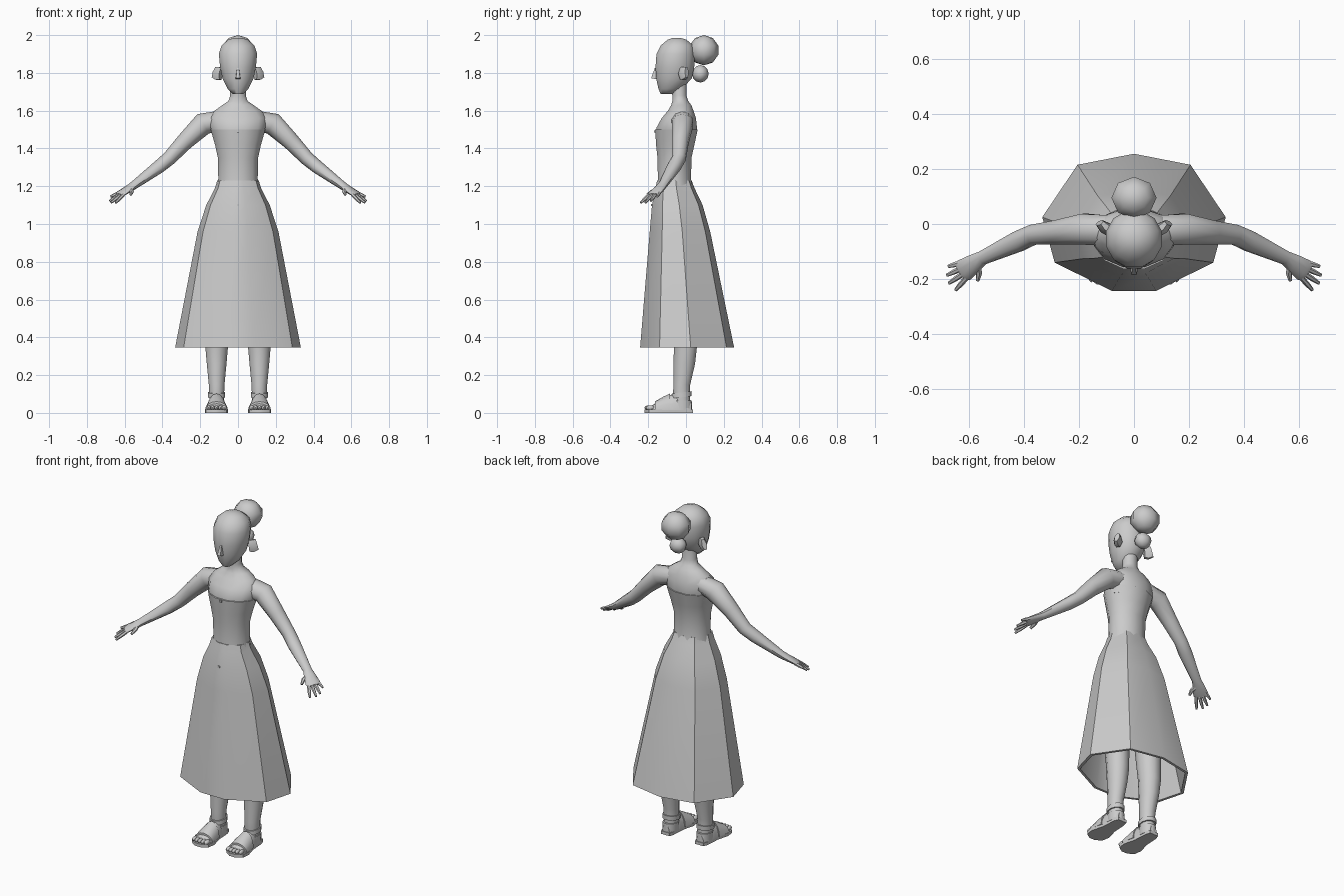
import bpy, bmesh, math
from mathutils import Vector as V

grey = bpy.data.materials.new("plain_grey")
grey.diffuse_color = (0.6, 0.6, 0.6, 1)


def finish(name, bm, angle=40):
    bmesh.ops.recalc_face_normals(bm, faces=bm.faces)
    me = bpy.data.meshes.new(name)
    bm.to_mesh(me)
    bm.free()
    ob = bpy.data.objects.new(name, me)
    bpy.context.collection.objects.link(ob)
    me.materials.append(grey)
    bpy.ops.object.select_all(action='DESELECT')
    ob.select_set(True)
    bpy.context.view_layer.objects.active = ob
    bpy.ops.object.shade_smooth_by_angle(angle=math.radians(angle))
    return ob


def loft(name, rings, side=1, angle=40):
    """Skin a list of equal-length rings and cap both ends."""
    bm = bmesh.new()
    loops = [[bm.verts.new((p[0] * side, p[1], p[2])) for p in r] for r in rings]
    for a, b in zip(loops, loops[1:]):
        for i in range(len(a)):
            j = (i + 1) % len(a)
            bm.faces.new((a[i], a[j], b[j], b[i]))
    bm.faces.new(loops[0])
    bm.faces.new(loops[-1])
    return finish(name, bm, angle)


def level(z, hx, y0, y1, n=12, cx=0, tilt=0):
    """Horizontal oval ring spanning y0..y1, optionally rising to the back."""
    out = []
    for i in range(n):
        a = math.tau * (i + 0.5) / n
        y = (y0 + y1) / 2 + math.sin(a) * (y1 - y0) / 2
        out.append((cx + hx * math.cos(a), y, z + tilt * (y - y0)))
    return out


def tube(name, path, wide, side=1, n=10):
    """Limb along (point, half width, half thickness) stations."""
    pts = [V(p[0]) for p in path]
    rings = []
    for i, (_, rw, rn) in enumerate(path):
        t = (pts[min(i + 1, len(pts) - 1)] - pts[max(i - 1, 0)]).normalized()
        w = V(wide)
        w = (w - t * w.dot(t)).normalized()
        u = t.cross(w)
        rings.append([pts[i] + w * rw * math.cos(math.tau * k / n)
                      + u * rn * math.sin(math.tau * k / n) for k in range(n)])
    return loft(name, rings, side)


def ball(name, c, r, seg, rows):
    bm = bmesh.new()
    bmesh.ops.create_uvsphere(bm, u_segments=seg, v_segments=rows, radius=1)
    for v in bm.verts:
        v.co = V(v.co[k] * r[k] + c[k] for k in range(3))
    return finish(name, bm, 60)


def box(name, c, s):
    bm = bmesh.new()
    bmesh.ops.create_cube(bm, size=1)
    for v in bm.verts:
        v.co = V(v.co[k] * s[k] + c[k] for k in range(3))
    return finish(name, bm)


# Skirt: nine-sided hollow bell with a thick hem
half = [(0, .255), (.205, .215), (.333, .025), (.288, -.14), (.08, -.243)]
outline = half + [(-x, y) for x, y in half[:0:-1]]


def hem(z, hx, y0, y1):
    return [(x / .333 * hx, y0 + (y + .243) / .498 * (y1 - y0), z) for x, y in outline]


loft("skirt", [hem(1.23, .11, -.153, .03), hem(1.19, .122, -.162, .045),
               hem(1.10, .168, -.18, .088), hem(.96, .214, -.192, .128),
               hem(.345, .333, -.243, .255), hem(.345, .316, -.229, .24),
               hem(.96, .20, -.178, .115), hem(1.16, .11, -.15, .04)], angle=35)

# Bodice and bare upper body
loft("bodice", [level(*r) for r in (
    (1.20, .113, -.155, .036), (1.24, .108, -.152, .03), (1.35, .110, -.154, .032),
    (1.42, .126, -.162, .048), (1.50, .150, -.167, .066), (1.501, .140, -.155, .056))])
loft("chest_and_neck", [level(*r) for r in (
    (1.46, .138, -.155, .055), (1.51, .150, -.16, .062), (1.56, .158, -.132, .056),
    (1.60, .128, -.098, .042), (1.63, .085, -.08, .03), (1.65, .053, -.074, .014),
    (1.68, .043, -.074, .004), (1.76, .043, -.078, .004))], angle=60)
for z, y in ((1.49, -.166), (1.10, -.181)):
    box("button", (0, y, z), (.012, .008, .012))

# Head, nose and hair buns
loft("head", [level(*r) for r in (
    (1.688, .028, -.135, -.065), (1.715, .056, -.148, -.02), (1.77, .085, -.161, .034),
    (1.83, .098, -.165, .047), (1.90, .105, -.160, .052), (1.945, .09, -.137, .042),
    (1.975, .055, -.10, .005), (1.986, .02, -.07, -.03))], angle=60)
loft("nose", [[(-.014, -.15, 1.765), (.014, -.15, 1.765), (.011, -.184, 1.772), (-.011, -.184, 1.772)],
              [(-.006, -.15, 1.825), (.006, -.15, 1.825), (.005, -.166, 1.825), (-.005, -.166, 1.825)]])
ball("large_bun", (0, .095, 1.92), (.086, .08, .08), 8, 5)
ball("small_bun", (0, .076, 1.795), (.05, .044, .046), 8, 6)

HAND = (-.35, -.9, -.2)
for s, tag in ((1, "left"), (-1, "right")):
    # Ear
    tube(tag + "_ear", [((.09, -.022, 1.795), .022, .036), ((.108, -.012, 1.797), .022, .04),
                        ((.125, .004, 1.803), .014, .034)], (0, 1, 0), s, 6)

    # Arm running into a flat palm
    tube(tag + "_arm", [((.09, -.025, 1.55), .06, .05), ((.185, -.018, 1.53), .058, .06),
                        ((.28, -.03, 1.438), .046, .046), ((.365, -.038, 1.347), .038, .038),
                        ((.42, -.063, 1.302), .039, .035), ((.55, -.123, 1.206), .026, .022),
                        ((.58, -.142, 1.186), .034, .018), ((.618, -.168, 1.162), .042, .013),
                        ((.63, -.175, 1.154), .036, .009)], HAND, s)

    # Fingers fan out from the palm edge, thumb from its front side
    tips = [(.674, -.154, 1.145), (.679, -.186, 1.122), (.672, -.215, 1.113), (.648, -.24, 1.112)]
    for i, tip in enumerate(tips):
        base = V((.618, -.168, 1.160)) + V(HAND) * (-.030 + .02 * i)
        tube(tag + "_finger", [(base, .010, .010), (base.lerp(V(tip), .55), .0095, .0095),
                               (tip, .006, .006)], HAND, s, 6)
    tube(tag + "_thumb", [((.57, -.145, 1.185), .014, .013), ((.562, -.178, 1.172), .012, .011),
                          ((.568, -.205, 1.155), .007, .007)], (1, 0, -.5), s, 6)

    # Leg
    loft(tag + "_leg", [level(*r, 12, .113) for r in (
        (.03, .038, -.06, .024), (.10, .041, -.07, .022), (.15, .043, -.068, .024),
        (.26, .054, -.068, .05), (.35, .062, -.066, .06), (.60, .07, -.10, .06),
        (.95, .08, -.12, .06))], s)

    # Sandal sole
    plan = [(.085, .036), (.141, .036), (.151, .01), (.157, -.08), (.176, -.15), (.170, -.195),
            (.135, -.219), (.095, -.219), (.060, -.195), (.053, -.15), (.071, -.08), (.077, .01)]
    loft(tag + "_sole", [[(x, y, z) for x, y in plan] for z in (0, .018)], s)

    # Foot and forefoot band, lofted from back to front as arches
    def arch(y, hx, top, bottom=.016):
        return [(.114 + hx * math.cos(a), y, bottom + (top - bottom) * max(0, math.sin(a)))
                for a in [math.pi * k / 8 for k in range(9)]]
    loft(tag + "_foot", [arch(*r) for r in (
        (.03, .024, .06), (.0, .038, .095), (-.06, .042, .105), (-.11, .047, .082),
        (-.16, .053, .052), (-.185, .050, .036))], s)
    loft(tag + "_forefoot_band", [arch(*r) for r in (
        (-.085, .050, .102), (-.12, .055, .086), (-.165, .061, .060))], s, 30)
    for i in range(5):
        x = (.073 + .0205 * i) if s > 0 else -(.073 + .0205 * i)
        ball(tag + "_toe", (x, -.187 - .009 * math.sin(math.pi * (i + .7) / 5), .027),
             (.011 if i else .014, .024, .013), 8, 6)

    # Heel counter and ankle strap
    loft(tag + "_heel_counter", [level(.014, .042, -.075, .034, 12, .113),
                                 level(.066, .044, -.072, .032, 12, .113)], s)
    loft(tag + "_ankle_strap", [level(.076, .047, -.078, .031, 12, .113, .12),
                                level(.102, .047, -.077, .032, 12, .113, .12)], s)
